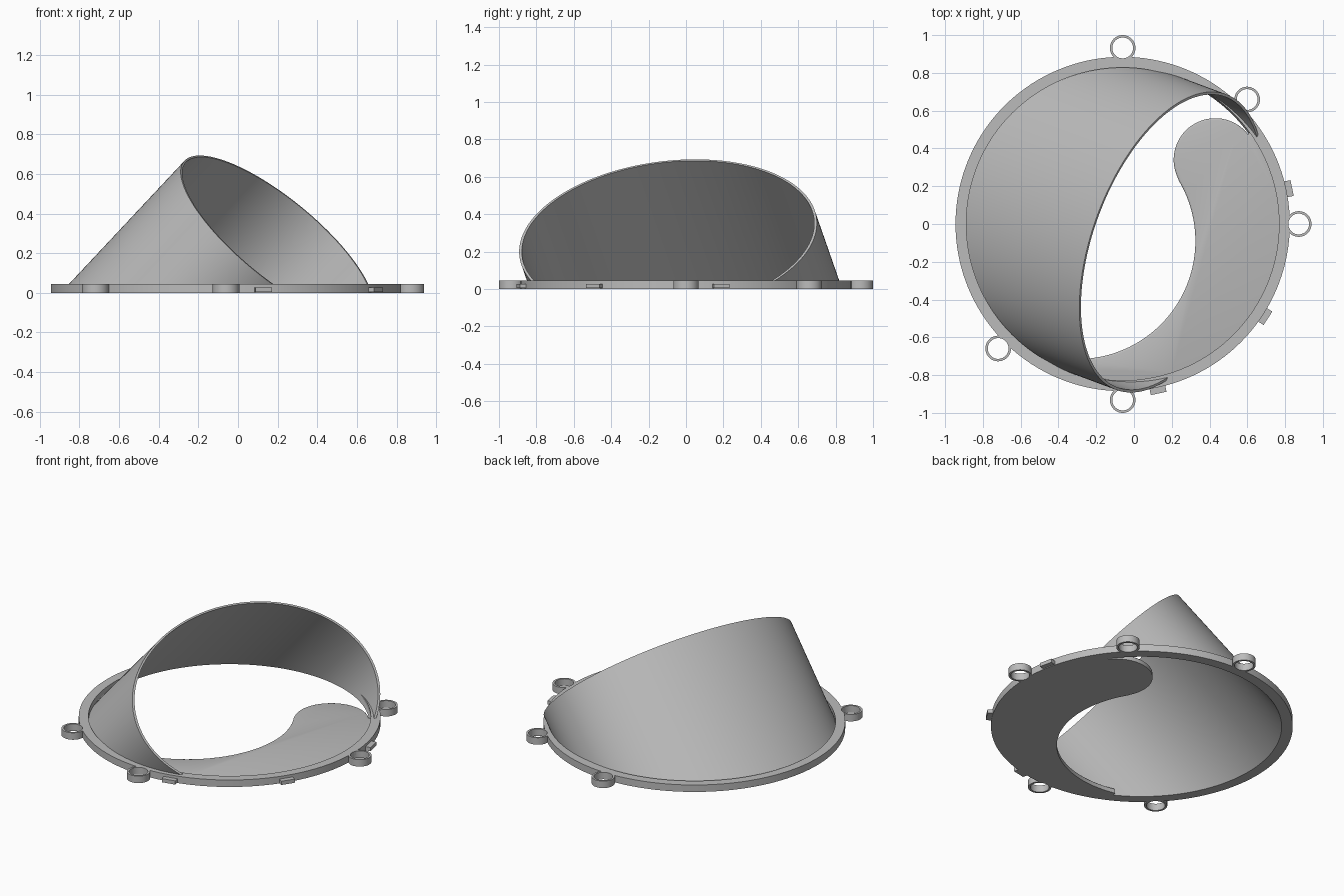
import bpy, bmesh
from math import sin, cos, tau, pi, acos, radians, atan2
from mathutils import Matrix, Vector

cube = bpy.data.objects.get("Cube")
if cube:
    bpy.data.objects.remove(cube, do_unlink=True)

CX = -0.06                      # centre of the flange
RING_R, RING_H = 0.885, 0.045
WALL_OUT, WALL_IN = 0.835, 0.82
LEAN = atan2(-0.349, 0.937)     # heading in which the tube leans

grey = bpy.data.materials.new("plain grey")
grey.use_nodes = True
grey.diffuse_color = (0.5, 0.5, 0.5, 1)
grey.node_tree.nodes["Principled BSDF"].inputs["Base Color"].default_value = (0.5, 0.5, 0.5, 1)


def finish(name, bm):
    bmesh.ops.recalc_face_normals(bm, faces=bm.faces)
    mesh = bpy.data.meshes.new(name)
    bm.to_mesh(mesh)
    bm.free()
    mesh.materials.append(grey)
    obj = bpy.data.objects.new(name, mesh)
    bpy.context.collection.objects.link(obj)
    return obj


def smooth(obj):
    bpy.ops.object.select_all(action='DESELECT')
    obj.select_set(True)
    bpy.context.view_layer.objects.active = obj
    bpy.ops.object.shade_smooth_by_angle(angle=radians(35))


def polar(r, a, x=CX, y=0.0):
    return Vector((x + r * cos(a), y + r * sin(a), 0))


def arc(r, a0, a1, n, x=CX, y=0.0):
    return [polar(r, a0 + (a1 - a0) * i / n, x, y) for i in range(n + 1)]


def annulus(name, r_in, r_out, height, centre, n):
    bm = bmesh.new()
    loops = []
    for r, z in ((r_in, 0), (r_out, 0), (r_out, height), (r_in, height)):
        loops.append([bm.verts.new(polar(r, tau * i / n, *centre) + Vector((0, 0, z)))
                      for i in range(n)])
    for k in range(4):
        a, b = loops[k], loops[(k + 1) % 4]
        for i in range(n):
            j = (i + 1) % n
            bm.faces.new((a[i], a[j], b[j], b[i]))
    return finish(name, bm)


def block(name, r0, r1, length, z0, z1, angle):
    bm = bmesh.new()
    bmesh.ops.create_cube(bm, size=1)
    bm.transform(Matrix.Translation((CX, 0, 0)) @ Matrix.Rotation(angle, 4, 'Z')
                 @ Matrix.Translation(((r0 + r1) / 2, 0, (z0 + z1) / 2))
                 @ Matrix.Diagonal((r1 - r0, length, z1 - z0, 1)))
    return finish(name, bm)


def cut(obj, cutter):
    mod = obj.modifiers.new("cut", 'BOOLEAN')
    mod.operation, mod.solver, mod.object = 'DIFFERENCE', 'EXACT', cutter
    bpy.context.view_layer.objects.active = obj
    bpy.ops.object.modifier_apply(modifier=mod.name)
    bpy.data.objects.remove(cutter, do_unlink=True)


# Flange ring with shallow outer notches
ring = annulus("flange_ring", WALL_IN + 0.008, RING_R, RING_H, (CX, 0), 144)
for deg in (124, 169, 214):
    cut(ring, block("notch_cutter", 0.85, 0.95, 0.19, 0.03, 0.08, radians(deg)))

# Screw eyelets around the flange, with their holes cut through the ring edge
for deg in (0, 45, 90, 225, 270):
    c = polar(0.932, radians(deg))
    bm = bmesh.new()
    bmesh.ops.create_cone(bm, cap_ends=True, segments=40, radius1=0.055, radius2=0.055,
                          depth=0.3, matrix=Matrix.Translation(c))
    cut(ring, finish("hole_cutter", bm))
    smooth(annulus("eyelet", 0.055, 0.068, RING_H, (c.x, c.y), 40))
smooth(ring)

# Small clip tabs on the outer edge
for deg in (12, -33, -78):
    block("clip_tab", 0.865, 0.917, 0.085, 0.004, 0.028, radians(deg))

# Leaning tube wall, sliced square to its axis
PLANE, BASE_U = 0.495, CX * cos(LEAN)
N, M = 120, 8
bm = bmesh.new()
grids = []
for r in (WALL_OUT, WALL_IN):
    start = acos((PLANE - BASE_U) / r)
    grid = []
    for i in range(N + 1):
        a = start + (tau - 2 * start) * i / N
        top = max((PLANE - BASE_U - r * cos(a)) / 2, 0.0005)
        foot = polar(r, a + LEAN)
        grid.append([bm.verts.new(foot + Vector((cos(LEAN), sin(LEAN), 1)) * top * k / M)
                     for k in range(M + 1)])
    grids.append(grid)
    for i in range(N):
        for k in range(M):
            bm.faces.new((grid[i][k], grid[i + 1][k], grid[i + 1][k + 1], grid[i][k + 1]))
outer, inner = grids
for i in range(N):
    for k in (0, M):
        bm.faces.new((outer[i][k], outer[i + 1][k], inner[i + 1][k], inner[i][k]))
for i in (0, N):
    for k in range(M):
        bm.faces.new((outer[i][k], outer[i][k + 1], inner[i][k + 1], inner[i][k]))
smooth(finish("leaning_tube_wall", bm))

# Curved floor plate: hollow inner edge, round lobe, then back along the ring
hollow, lobe = (-0.30, -0.09), (0.43, 0.34)
join = atan2(lobe[1] - hollow[1], lobe[0] - hollow[0])
outline = arc(0.625, radians(-103), join, 48, *hollow)
outline += arc(0.22, join + pi, radians(38), 32, *lobe)[1:]
outline += arc(0.84, radians(36), radians(-118), 60)
bm = bmesh.new()
bottom = bm.faces.new([bm.verts.new(p) for p in outline])
ext = bmesh.ops.extrude_face_region(bm, geom=[bottom], use_keep_orig=True)
lifted = [v for v in ext["geom"] if isinstance(v, bmesh.types.BMVert)]
bmesh.ops.translate(bm, verts=lifted, vec=(0, 0, 0.032))
top_edges = [e for e in bm.edges if all(v.co.z > 0.03 for v in e.verts)]
bmesh.ops.bevel(bm, geom=top_edges, offset=0.01, segments=3, profile=0.5, affect='EDGES')
smooth(finish("floor_plate", bm))
